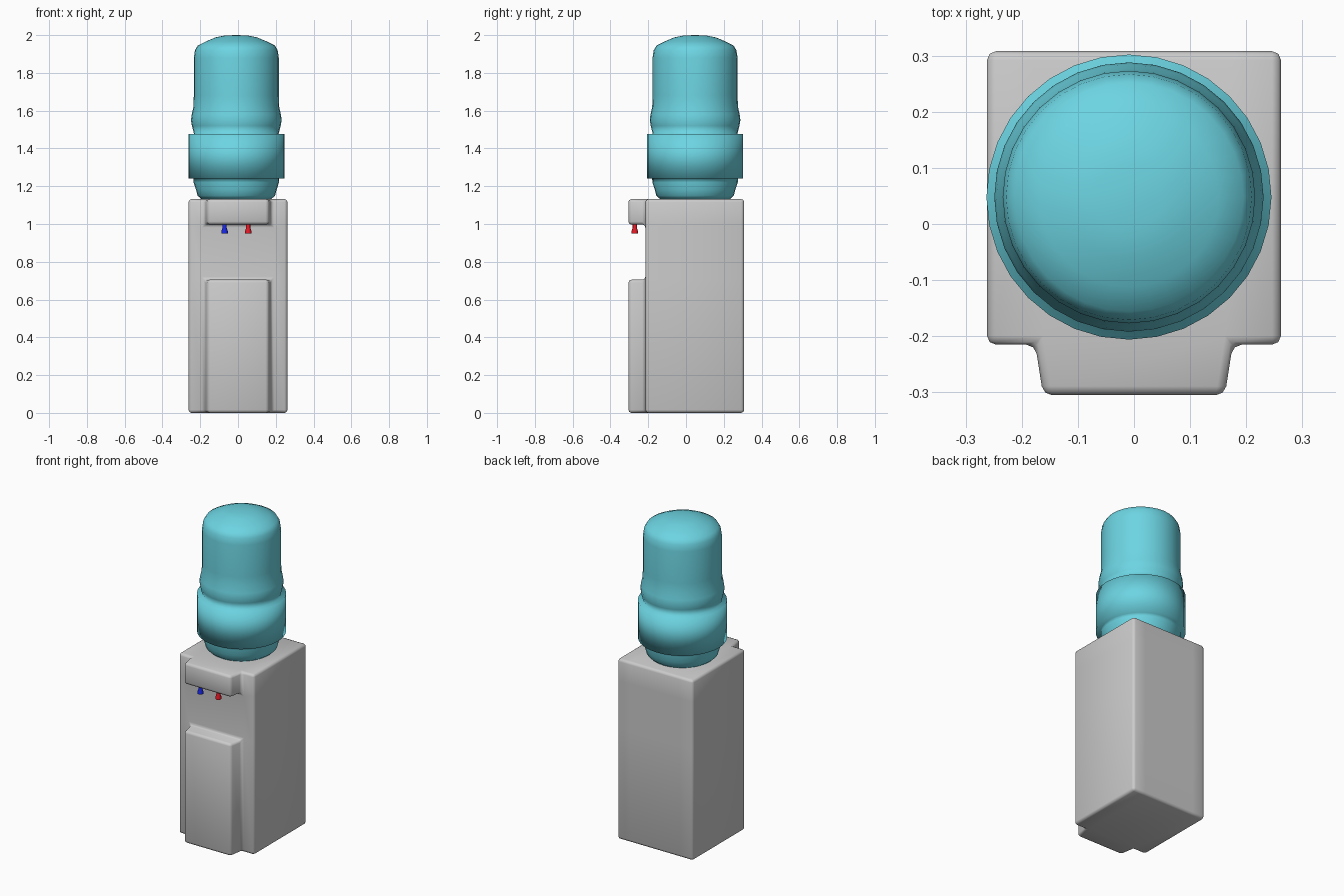
import bpy, bmesh, math
from mathutils import Vector

if "Cube" in bpy.data.objects:
    bpy.data.objects.remove(bpy.data.objects["Cube"])


def material(name, rgb):
    mat = bpy.data.materials.new(name)
    mat.diffuse_color = (*rgb, 1)
    mat.use_nodes = True
    mat.node_tree.nodes["Principled BSDF"].inputs["Base Color"].default_value = mat.diffuse_color
    return mat


def add_object(name, bm, mat=None):
    bmesh.ops.recalc_face_normals(bm, faces=bm.faces[:])
    for f in bm.faces:
        f.smooth = True
    mesh = bpy.data.meshes.new(name)
    bm.to_mesh(mesh)
    bm.free()
    ob = bpy.data.objects.new(name, mesh)
    bpy.context.collection.objects.link(ob)
    if mat:
        mesh.materials.append(mat)
    return ob


def lathe(name, profile, centre, sides, mat):
    """Spin an (r, z) profile that starts and ends on the axis."""
    bm = bmesh.new()
    verts = [bm.verts.new((r, 0, z)) for r, z in profile]
    edges = [bm.edges.new(pair) for pair in zip(verts, verts[1:])]
    bmesh.ops.spin(bm, geom=verts + edges, cent=(0, 0, 0), axis=(0, 0, 1),
                   angle=math.tau, steps=sides, use_merge=True)
    bmesh.ops.remove_doubles(bm, verts=bm.verts[:], dist=0.0005)
    ob = add_object(name, bm, mat)
    ob.location = (*centre, 0)
    return ob


# Cabinet: one box, with the door and the tap housing pulled out of its front
W, FRONT, BACK, TOP = 0.262, -0.215, 0.308, 1.132
HALF, DOOR_TOP, HEAD_BOTTOM = 0.176, 0.705, 0.997
bm = bmesh.new()
bmesh.ops.create_cube(bm, size=1)
for v in bm.verts:
    v.co = Vector((v.co.x * 2 * W,
                   FRONT if v.co.y < 0 else BACK,
                   0 if v.co.z < 0 else TOP))
for co, no in (((-HALF, 0, 0), (1, 0, 0)), ((HALF, 0, 0), (1, 0, 0)),
               ((0, 0, DOOR_TOP), (0, 0, 1)), ((0, 0, HEAD_BOTTOM), (0, 0, 1))):
    bmesh.ops.bisect_plane(bm, geom=bm.verts[:] + bm.edges[:] + bm.faces[:],
                           plane_co=co, plane_no=no)
bm.normal_update()
for low, high in ((0, DOOR_TOP), (HEAD_BOTTOM, TOP)):
    faces = []
    for f in bm.faces:
        c = f.calc_center_median()
        if abs(c.y - FRONT) < 1e-4 and abs(c.x) < 0.05 and low < c.z < high:
            faces.append(f)
    out = bmesh.ops.extrude_face_region(bm, geom=faces)
    bmesh.ops.delete(bm, geom=[f for f in faces if f.is_valid], context='FACES_ONLY')
    for v in out["geom"]:
        if isinstance(v, bmesh.types.BMVert):
            v.co.x *= 0.162 / HALF
            v.co.y = -0.305
cabinet = add_object("cabinet", bm)
bevel = cabinet.modifiers.new("soft_edges", 'BEVEL')
bevel.width = 0.016
bevel.segments = 2
bevel.limit_method = 'ANGLE'

# Water bottle: lower neck, wide square band, waist bulge, domed top
bottle_profile = [
    (0, 1.13), (0.185, 1.132), (0.205, 1.15), (0.213, 1.18), (0.226, 1.22),
    (0.227, 1.24), (0.254, 1.24), (0.254, 1.476), (0.224, 1.476),
    (0.235, 1.52), (0.240, 1.55), (0.236, 1.58), (0.227, 1.62), (0.225, 1.68),
    (0.225, 1.88), (0.219, 1.92), (0.204, 1.945), (0.16, 1.967),
    (0.11, 1.988), (0.06, 1.998), (0, 2.0)]
lathe("water_bottle", bottle_profile, (-0.009, 0.048), 32,
      material("bottle_blue", (0.15, 0.66, 0.76)))

# Cold and hot taps
tap_profile = [(0, 0.95), (0.017, 0.95), (0.017, 0.962), (0.011, 0.98),
               (0.011, 1.01), (0, 1.01)]
for name, x, rgb in (("cold_tap", -0.071, (0.01, 0.02, 0.8)),
                     ("hot_tap", 0.054, (0.8, 0.01, 0.02))):
    tap = lathe(name, tap_profile, (x, -0.271), 16, material(name, rgb))
    bpy.ops.object.select_all(action='DESELECT')
    tap.select_set(True)
    bpy.context.view_layer.objects.active = tap
    bpy.ops.object.shade_smooth_by_angle(angle=math.radians(40))
